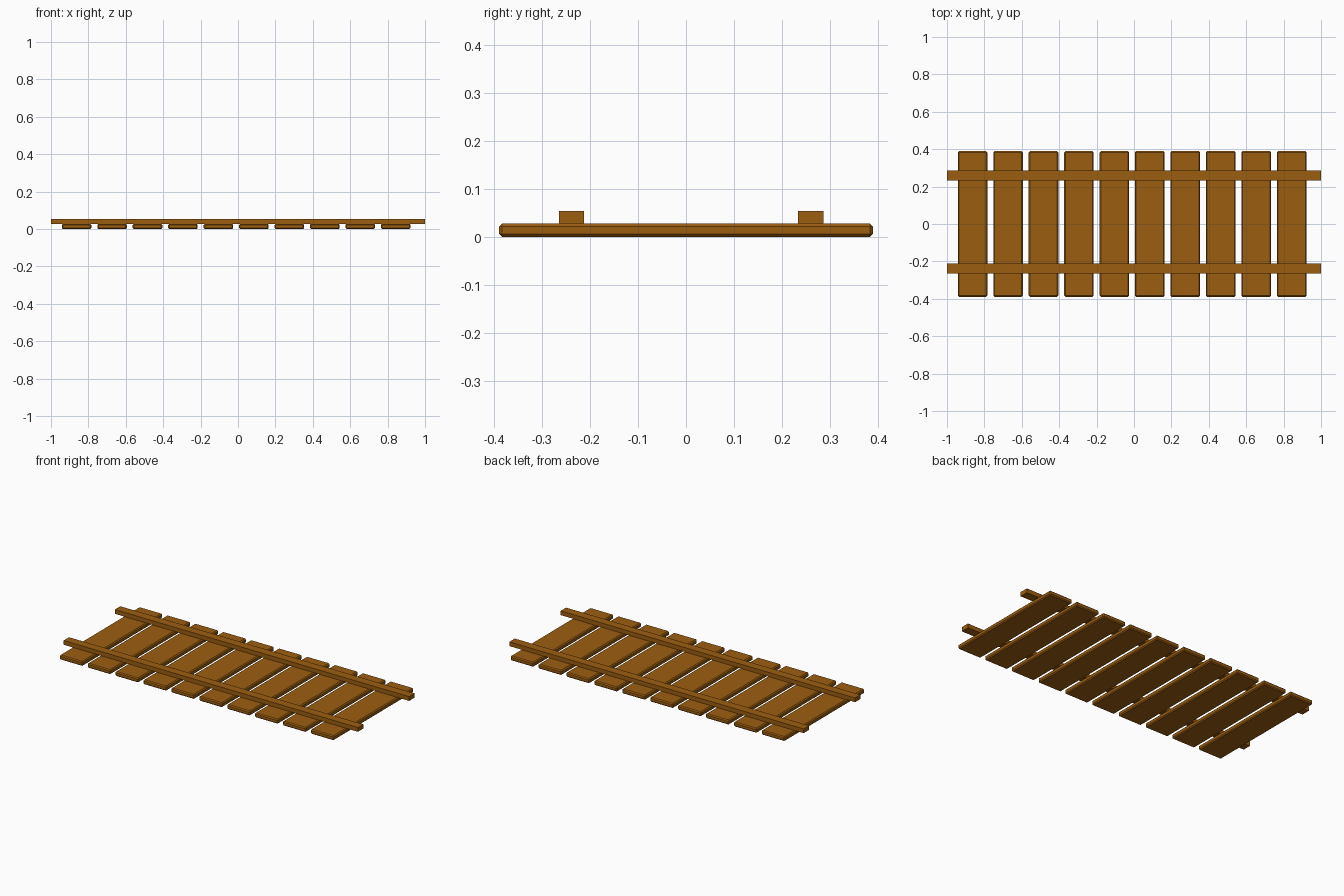
import bpy

if "Cube" in bpy.data.objects:
    bpy.data.objects.remove(bpy.data.objects["Cube"])

wood = bpy.data.materials.new("wood")
wood.diffuse_color = (0.33, 0.11, 0.005, 1)
wood.use_nodes = True
wood.node_tree.nodes["Principled BSDF"].inputs["Base Color"].default_value = wood.diffuse_color


def box(name, lo, hi, bevel=0.0):
    """Axis-aligned box between two corners, with optional chamfered edges."""
    centre = [(a + b) / 2 for a, b in zip(lo, hi)]
    bpy.ops.mesh.primitive_cube_add(size=1, location=centre)
    ob = bpy.context.object
    ob.name = name
    ob.scale = [b - a for a, b in zip(lo, hi)]
    bpy.ops.object.transform_apply(location=False, rotation=False, scale=True)
    ob.data.materials.append(wood)
    if bevel:
        mod = ob.modifiers.new("chamfer", 'BEVEL')
        mod.width = bevel
        mod.segments = 1
    return ob


# Row of chamfered cross planks
PLANKS, FIRST, STEP, HALF_W = 10, -0.863, 0.1896, 0.079
for i in range(PLANKS):
    x = FIRST + i * STEP
    box(f"plank_{i + 1}", (x - HALF_W, -0.389, 0), (x + HALF_W, 0.389, 0.028), 0.006)

# Two long rails lying on the planks
box("front_rail", (-1, -0.264, 0.028), (1, -0.212, 0.054))
box("back_rail", (-1, 0.233, 0.028), (1, 0.286, 0.054))
